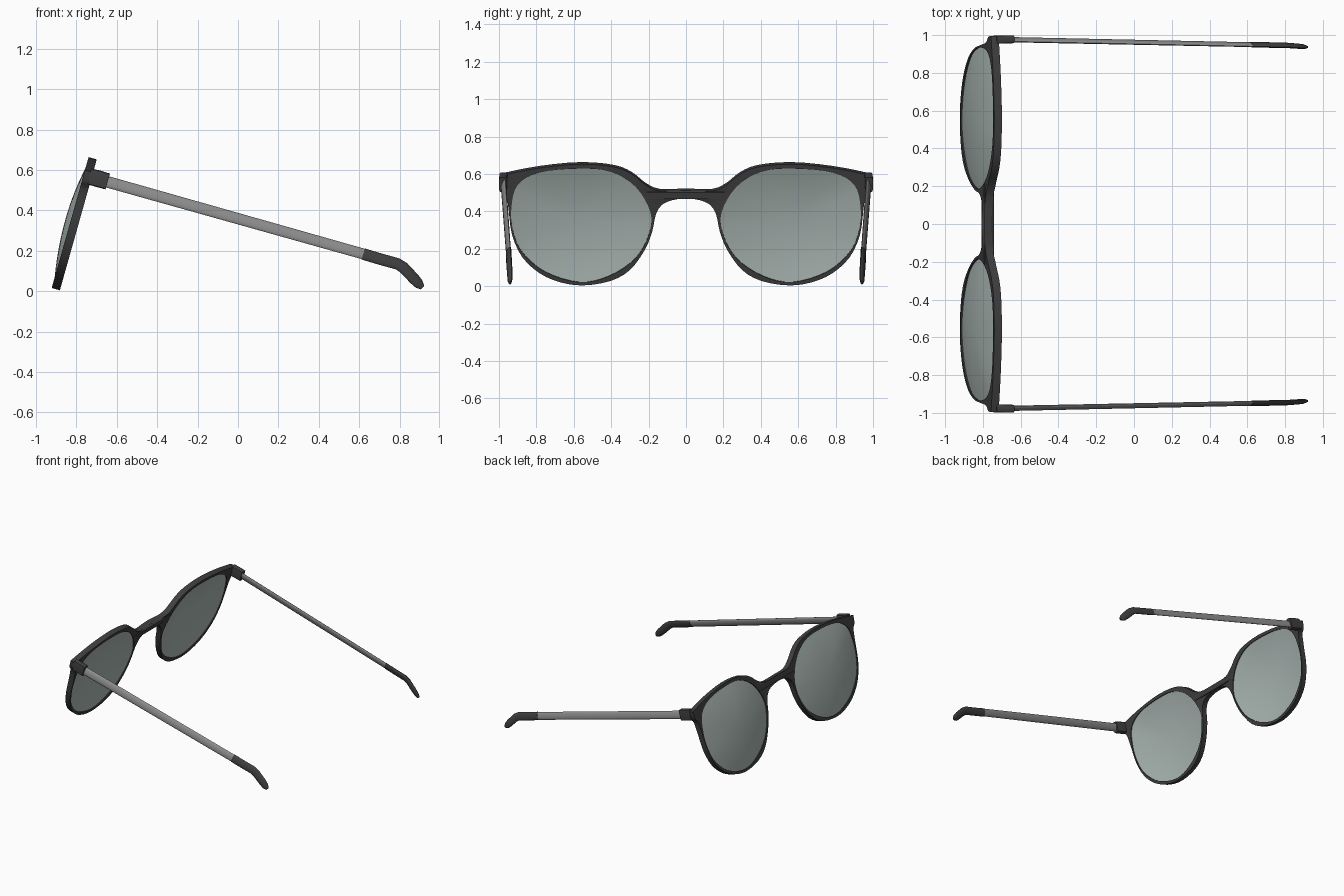
import bpy, bmesh, math
from mathutils import Vector, Matrix

cube = bpy.data.objects.get("Cube")
if cube:
    bpy.data.objects.remove(cube, do_unlink=True)


def material(name, rgb):
    m = bpy.data.materials.new(name)
    m.use_nodes = True
    m.diffuse_color = (*rgb, 1)
    m.node_tree.nodes["Principled BSDF"].inputs["Base Color"].default_value = (*rgb, 1)
    return m


DARK = material("charcoal plastic", (0.05, 0.05, 0.05))
METAL = material("grey metal", (0.27, 0.265, 0.265))
GLASS = material("tinted lens", (0.41, 0.48, 0.46))

# The front leans back: local x runs sideways, local y up the slope, local z to the rear
TILT = math.atan(0.282)
S, C = math.sin(TILT), math.cos(TILT)
FRONT = Matrix(((0, S, C, -0.905), (1, 0, 0, 0), (0, C, -S, 0), (0, 0, 0, 1)))


def smooth_loop(points, steps=4):
    """Closed Catmull-Rom loop through the points."""
    pts = [Vector(p) for p in points]
    out = []
    for i in range(len(pts)):
        a, b, c, d = (pts[(i + k) % len(pts)] for k in (-1, 0, 1, 2))
        for s in range(steps):
            t = s / steps
            out.append(0.5 * (2 * b + (c - a) * t + (2 * a - 5 * b + 4 * c - d) * t * t
                              + (3 * b - a - 3 * c + d) * t ** 3))
    return out


def activate(obj, angle=40):
    bpy.ops.object.select_all(action='DESELECT')
    obj.select_set(True)
    bpy.context.view_layer.objects.active = obj
    if angle:
        bpy.ops.object.shade_smooth_by_angle(angle=math.radians(angle))


def mesh_object(name, bm, mat):
    bmesh.ops.recalc_face_normals(bm, faces=bm.faces)
    mesh = bpy.data.meshes.new(name)
    bm.to_mesh(mesh)
    bm.free()
    mesh.materials.append(mat)
    obj = bpy.data.objects.new(name, mesh)
    bpy.context.collection.objects.link(obj)
    activate(obj)
    return obj


# Half of the frame outline, from the bridge top around the rim to the bridge bottom
HALF = [(0, .513), (.14, .513), (.22, .55), (.285, .602), (.38, .642), (.56, .658),
        (.78, .638), (.975, .6), (.994, .588), (.988, .54), (.962, .505), (.948, .41),
        (.93, .28), (.875, .16), (.78, .073), (.67, .026), (.55, .01), (.405, .033),
        (.3, .092), (.22, .2), (.18, .3), (.162, .385), (.13, .437), (.075, .462), (0, .47)]
LENS = [(.57, .634), (.405, .618), (.27, .537), (.19, .4), (.2, .28), (.27, .155),
        (.41, .06), (.57, .027), (.755, .083), (.877, .19), (.924, .3), (.934, .42),
        (.9, .547), (.78, .614)]


def up_slope(points, side=1):
    return [(x * side, z / C) for x, z in points]


outline = up_slope(HALF) + up_slope(HALF[-2:0:-1], -1)
lens_loops = {"left": smooth_loop(up_slope(LENS, -1)), "right": smooth_loop(up_slope(LENS))}

# Frame front: filled flat curve with two lens holes
curve = bpy.data.curves.new("frame_front", 'CURVE')
curve.dimensions = '2D'
curve.fill_mode = 'BOTH'
curve.extrude = 0.021
for loop in [smooth_loop(outline, 3)] + list(lens_loops.values()):
    spline = curve.splines.new('POLY')
    spline.points.add(len(loop) - 1)
    spline.use_cyclic_u = True
    for p, co in zip(spline.points, loop):
        p.co = (co.x, co.y, 0, 1)
curve.materials.append(DARK)
frame = bpy.data.objects.new("frame_front", curve)
bpy.context.collection.objects.link(frame)
frame.matrix_world = FRONT
activate(frame, 0)
bpy.ops.object.convert(target='MESH')
frame = bpy.context.view_layer.objects.active
# The bridge bows gently forward
for v in frame.data.vertices:
    v.co.z -= 0.014 * math.cos(min(abs(v.co.x) / 0.2, 1) * math.pi / 2)
activate(frame, 35)


# Lenses: solid curved discs, front and rear domes made of shrinking rings
def lens(side, loop, rings=8, bulge=0.034, half=0.014):
    bm = bmesh.new()
    centre = sum(loop, Vector((0, 0))) / len(loop)
    n = len(loop)
    rims = []
    for base in (-half, half):
        previous = None
        for k in range(rings):
            r = 1 - k / rings
            depth = base - bulge * (1 - r * r)
            ring = [bm.verts.new((*(centre + (p - centre) * r), depth)) for p in loop]
            if previous:
                for i in range(n):
                    j = (i + 1) % n
                    bm.faces.new((previous[i], previous[j], ring[j], ring[i]))
            else:
                rims.append(ring)
            previous = ring
        tip = bm.verts.new((*centre, base - bulge))
        for i in range(n):
            bm.faces.new((previous[i], previous[(i + 1) % n], tip))
    for i in range(n):
        j = (i + 1) % n
        bm.faces.new((rims[0][i], rims[0][j], rims[1][j], rims[1][i]))
    mesh_object(side + "_lens", bm, GLASS).matrix_world = FRONT


# Sweep: stations are (x, y, z, half height, half width); roll leans the top inward
def sweep(name, stations, mat, side, sides=14, power=1.0, roll=0.0):
    bm = bmesh.new()
    rows = []
    for i, (x, y, z, h, w) in enumerate(stations):
        a, b = stations[max(i - 1, 0)], stations[min(i + 1, len(stations) - 1)]
        along = Vector((b[0] - a[0], 0, b[2] - a[2])).normalized()
        rise, out = Vector((-along.z, 0, along.x)), Vector((0, 1, 0))
        up = rise * math.cos(roll) - out * math.sin(roll)
        across = out * math.cos(roll) + rise * math.sin(roll)
        row = []
        for k in range(sides):
            t = math.tau * (k + 0.5) / sides
            c, s = (math.copysign(abs(f(t)) ** power, f(t)) for f in (math.cos, math.sin))
            p = Vector((x, y, z)) + up * h * s + across * w * c
            row.append(bm.verts.new((p.x, p.y * side, p.z)))
        rows.append(row)
    for a, b in zip(rows, rows[1:]):
        for k in range(sides):
            j = (k + 1) % sides
            bm.faces.new((a[k], a[j], b[j], b[k]))
    bm.faces.new(rows[0])
    bm.faces.new(rows[-1])
    return mesh_object(name, bm, mat)


HINGE = [(-.735, .976, .568, .041, .022), (-.69, .977, .556, .042, .022),
         (-.645, .978, .543, .041, .021)]
ROD = [(-.66, .976, .545, .03, .011), (.635, .949, .18, .028, .01)]
TIP = [(.62, .949, .184, .03, .012), (.70, .948, .16, .03, .012), (.79, .946, .135, .03, .012),
       (.82, .945, .116, .03, .012), (.875, .941, .058, .029, .012), (.897, .94, .034, .025, .011),
       (.914, .939, .017, .012, .006)]

# The model faces -x, so its left is -y
LEAN = math.radians(18)
for side, sign in (("left", -1), ("right", 1)):
    lens(side, lens_loops[side])
    sweep(side + "_hinge", HINGE, DARK, sign, sides=12, power=0.3)
    sweep(side + "_temple_arm", ROD, METAL, sign, roll=LEAN)
    sweep(side + "_ear_tip", TIP, DARK, sign, roll=LEAN)
